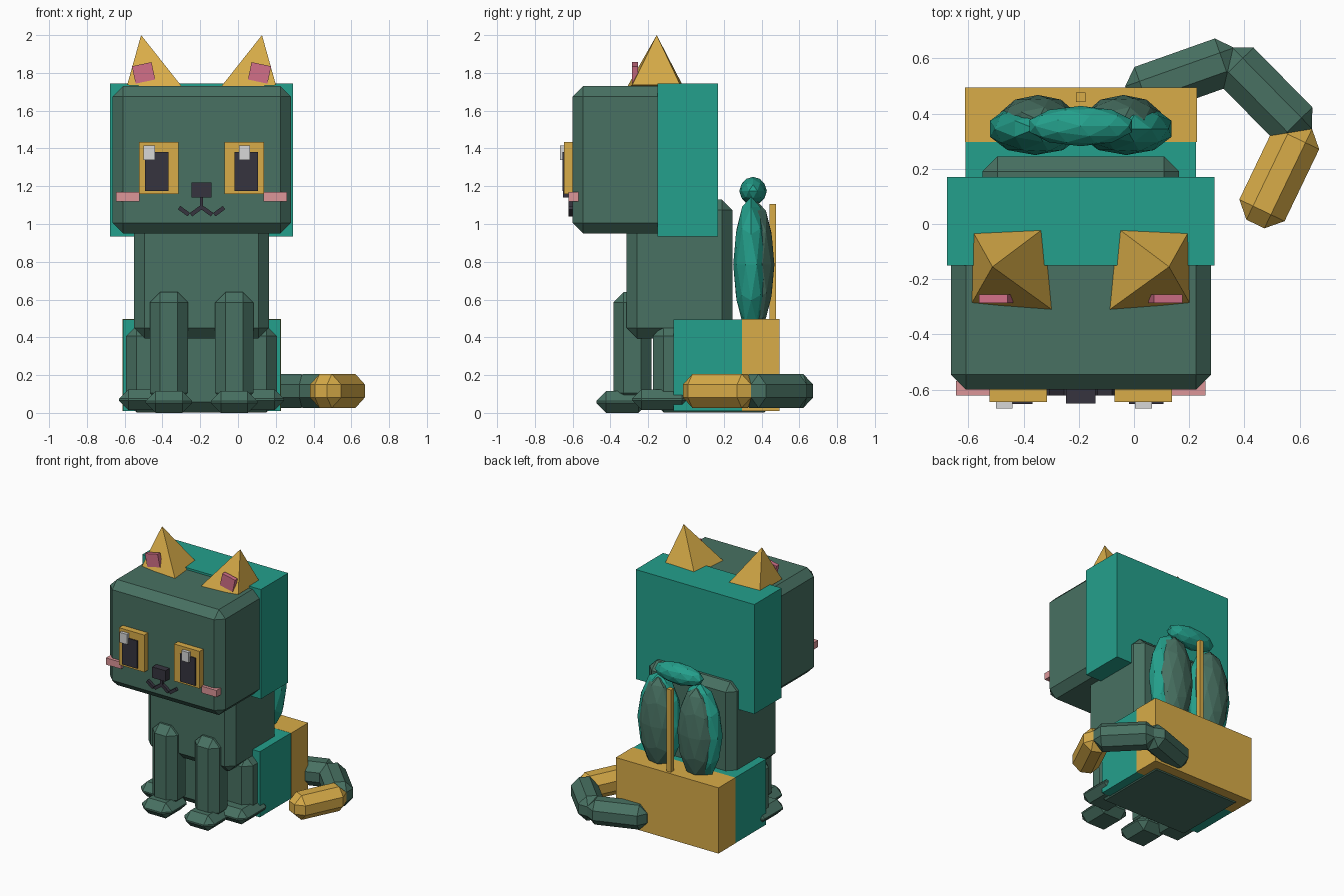
import bpy, bmesh, math
from mathutils import Matrix, Vector

if "Cube" in bpy.data.objects:
    bpy.data.objects.remove(bpy.data.objects["Cube"])

CX = -0.193  # symmetry plane of the cat's body


def material(name, rgb):
    m = bpy.data.materials.new(name)
    lin = [((c / 255 + 0.055) / 1.055) ** 2.4 for c in rgb]
    m.diffuse_color = (*lin, 1)
    m.use_nodes = True
    m.node_tree.nodes["Principled BSDF"].inputs["Base Color"].default_value = m.diffuse_color
    return m


FUR = material("dark green", (72, 113, 98))
TEAL = material("teal", (36, 160, 140))
GOLD = material("gold", (216, 172, 72))
PINK = material("rose pink", (210, 112, 136))
BLUSH = material("blush pink", (220, 150, 153))
BLACK = material("charcoal", (54, 52, 62))
WHITE = material("pale grey", (215, 215, 215))


def finish(bm, name, mat):
    bmesh.ops.recalc_face_normals(bm, faces=bm.faces)
    me = bpy.data.meshes.new(name)
    bm.to_mesh(me)
    bm.free()
    me.materials.append(mat)
    ob = bpy.data.objects.new(name, me)
    bpy.context.collection.objects.link(ob)
    return ob


def block(name, mat, x, y, z, bevel=0.0, roll=0.0, yaw=0.0):
    """Box from (min, max) ranges, chamfered, turned about its own centre."""
    bm = bmesh.new()
    bmesh.ops.create_cube(bm, size=1)
    size = [r[1] - r[0] for r in (x, y, z)]
    mid = [(r[0] + r[1]) / 2 for r in (x, y, z)]
    bmesh.ops.scale(bm, vec=size, verts=bm.verts)
    if bevel:
        bmesh.ops.bevel(bm, geom=bm.edges[:], offset=bevel, segments=1,
                        affect='EDGES', profile=0.5)
    turn = Matrix.Rotation(yaw, 4, 'Z') @ Matrix.Rotation(roll, 4, 'Y')
    bm.transform(Matrix.Translation(mid) @ turn)
    return finish(bm, name, mat)


def ball(name, mat, centre, radii):
    bm = bmesh.new()
    bmesh.ops.create_icosphere(bm, subdivisions=2, radius=1)
    bm.transform(Matrix.Translation(centre) @ Matrix.Diagonal((*radii, 1)))
    return finish(bm, name, mat)


def spread(s, a, b):
    """Range at distances a..b from the symmetry plane on side s."""
    return tuple(sorted((CX + s * a, CX + s * b)))


# Head with hood, torso and haunches
block("head", FUR, (-0.664, 0.28), (-0.60, 0.13), (0.95, 1.73), 0.055)
block("hood", TEAL, (-0.678, 0.292), (-0.15, 0.17), (0.935, 1.745))
block("torso", FUR, (-0.55, 0.164), (-0.315, 0.245), (0.395, 1.13), 0.055)
block("haunches", FUR, (-0.592, 0.206), (-0.175, 0.47), (0.003, 0.462), 0.055)
block("hip_cover", TEAL, (-0.61, 0.224), (-0.065, 0.297), (0.01, 0.495))
block("rear_cover", GOLD, (-0.612, 0.228), (0.297, 0.495), (0.01, 0.496))

# Nose and mouth
block("nose", BLACK, (-0.247, -0.139), (-0.65, -0.59), (1.14, 1.22))
block("mouth_stem", BLACK, (CX - 0.009, CX + 0.009), (-0.622, -0.59), (1.075, 1.15))

for s, side in ((-1, "left"), (1, "right")):
    # Eyes
    block(side + "_eye", GOLD, spread(s, 0.122, 0.33), (-0.645, -0.59), (1.16, 1.435))
    block(side + "_pupil", BLACK, spread(s, 0.175, 0.30), (-0.653, -0.60), (1.175, 1.38))
    glint = CX + s * 0.2525 - 0.025
    block(side + "_eye_glint", WHITE, (glint - 0.03, glint + 0.03), (-0.668, -0.62), (1.34, 1.415))

    # Cheeks and mouth curls
    block(side + "_cheek", BLUSH, spread(s, 0.328, 0.452), (-0.622, -0.57), (1.12, 1.17))
    for part, mx, mz, tilt in (("inner", 0.03, 1.068, 1), ("outer", 0.093, 1.068, -1)):
        x = CX + s * mx
        block(f"{side}_mouth_{part}", BLACK, (x - 0.032, x + 0.032), (-0.622, -0.59),
              (mz - 0.011, mz + 0.011), roll=s * tilt * math.radians(36))

    # Ears: skewed four-sided pyramids with a pink plate in front
    bm = bmesh.new()
    base = [bm.verts.new((CX + s * d, y, z)) for d, y, z in
            ((0.390, -0.03, 1.735), (0.113, 0.0, 1.70), (0.098, -0.315, 1.72), (0.394, -0.285, 1.735))]
    tip = bm.verts.new((CX + s * 0.32, -0.155, 2.0))
    bm.faces.new(base)
    for i in range(4):
        bm.faces.new((base[i], base[(i + 1) % 4], tip))
    finish(bm, side + "_ear", GOLD)
    block(side + "_inner_ear", PINK, spread(s, 0.254, 0.36), (-0.286, -0.255), (1.753, 1.847),
          roll=s * math.radians(12))

    # Legs and paws
    block(side + "_front_leg", FUR, spread(s, 0.072, 0.274), (-0.385, -0.182), (0.05, 0.64), 0.055)
    block(side + "_front_paw", FUR, spread(s, 0.05, 0.296), (-0.475, -0.20), (0.0, 0.115), 0.052)
    block(side + "_hind_paw", FUR, spread(s, 0.18, 0.437), (-0.285, 0.03), (0.015, 0.125), 0.05)

    # Rounded wing lobes on the back: teal shell with a dark inset
    ball(side + "_wing_shell", TEAL, (CX + s * 0.165, 0.345, 0.785), (0.172, 0.095, 0.36))
    ball(side + "_wing_inset", FUR, (CX + s * 0.155, 0.378, 0.785), (0.142, 0.09, 0.335))

# Wing crest and rod
ball("wing_crest", TEAL, (CX, 0.355, 1.175), (0.195, 0.073, 0.075))
block("wing_rod", GOLD, (CX - 0.017, CX + 0.017), (0.443, 0.477), (0.45, 1.105))

# Tail: three chamfered segments curling around to the right
TAIL = (("tail_root", FUR, (-0.02, 0.465), (0.375, 0.605)),
        ("tail_middle", FUR, (0.33, 0.615), (0.62, 0.32)),
        ("tail_tip", GOLD, (0.613, 0.36), (0.44, 0.0)))
for name, mat, a, b in TAIL:
    a, b = Vector(a), Vector(b)
    mid, d = (a + b) / 2, b - a
    h = d.length / 2
    block(name, mat, (mid.x - h, mid.x + h), (mid.y - 0.091, mid.y + 0.091),
          (0.026, 0.206), 0.055, yaw=math.atan2(d.y, d.x))
